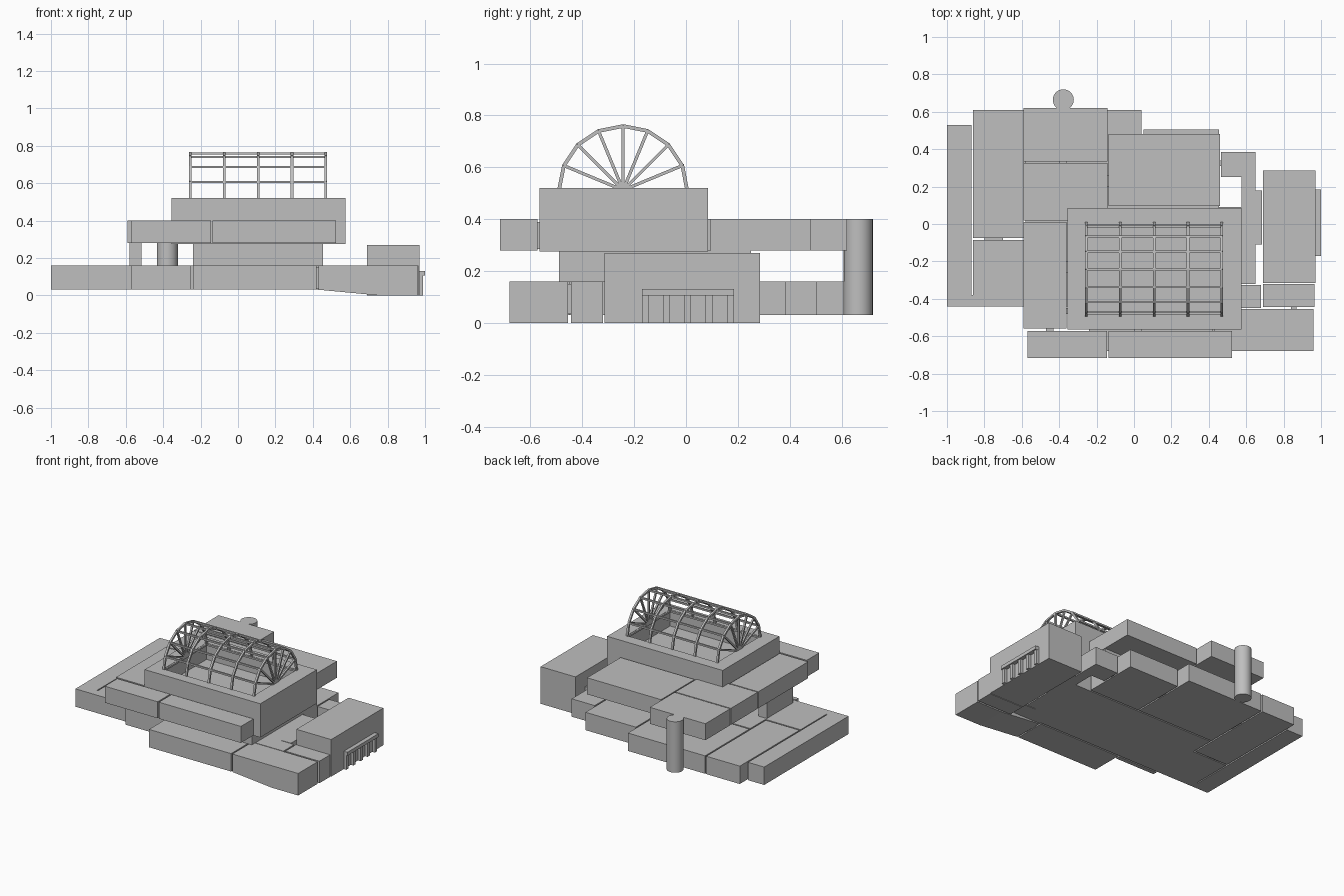
import bpy, bmesh, math
from mathutils import Vector, Matrix

if "Cube" in bpy.data.objects:
    bpy.data.objects.remove(bpy.data.objects["Cube"])

concrete = bpy.data.materials.new("grey concrete")
concrete.use_nodes = True
GREY = (0.52, 0.52, 0.52, 1)
concrete.diffuse_color = GREY
concrete.node_tree.nodes["Principled BSDF"].inputs["Base Color"].default_value = GREY


def finish(name, bm):
    bmesh.ops.recalc_face_normals(bm, faces=bm.faces)
    mesh = bpy.data.meshes.new(name)
    bm.to_mesh(mesh)
    bm.free()
    mesh.materials.append(concrete)
    obj = bpy.data.objects.new(name, mesh)
    bpy.context.collection.objects.link(obj)
    return obj


def add_box(bm, x, y, z):
    lo, hi = Vector((x[0], y[0], z[0])), Vector((x[1], y[1], z[1]))
    m = Matrix.Translation((lo + hi) / 2) @ Matrix.Diagonal((*(hi - lo), 1))
    return bmesh.ops.create_cube(bm, size=1, matrix=m)["verts"]


def box(name, x, y, z):
    bm = bmesh.new()
    add_box(bm, x, y, z)
    return finish(name, bm)


def prism(name, outline, z):
    bm = bmesh.new()
    face = bm.faces.new([bm.verts.new((x, y, z[0])) for x, y in outline])
    ext = bmesh.ops.extrude_face_region(bm, geom=[face])["geom"]
    for v in ext:
        if isinstance(v, bmesh.types.BMVert):
            v.co.z = z[1]
    return finish(name, bm)


def add_beam(bm, p, q, width=0.014):
    p, q = Vector(p), Vector(q)
    m = (Matrix.Translation((p + q) / 2)
         @ (q - p).to_track_quat('Z', 'Y').to_matrix().to_4x4()
         @ Matrix.Diagonal((width, width, (q - p).length, 1)))
    bmesh.ops.create_cube(bm, size=1, matrix=m)


LOW, MID, UPPER = (0.03, 0.16), (0.16, 0.28), (0.28, 0.40)

# Ground storey: separate wings with narrow joints between them
prism("west_wing", [(-1, -0.44), (-0.58, -0.44), (-0.58, -0.085), (-0.862, -0.085),
                    (-0.862, -0.38), (-0.87, -0.38), (-0.87, 0.53), (-1, 0.53)], LOW)
for name, x, y in [
    ("northwest_wing", (-0.86, -0.59), (-0.075, 0.61)),
    ("north_wing", (-0.58, 0.04), (0.10, 0.61)),
    ("northeast_wing", (0.05, 0.455), (0.10, 0.505)),
    ("central_hall", (-0.58, 0.575), (-0.44, 0.09)),
    ("southwest_wing", (-0.57, -0.25), (-0.48, -0.45)),
    ("south_wing", (-0.24, 0.42), (-0.68, -0.45)),
    ("east_link", (0.465, 0.65), (0.25, 0.385)),
    ("east_corridor", (0.575, 0.65), (-0.32, 0.25)),
    ("annex_link", (0.65, 0.685), (-0.11, 0.18)),
    ("inner_corner", (0.43, 0.68), (-0.45, -0.325)),
]:
    box(name, x, y, LOW)

# Southeast wing follows the falling ground
bm = bmesh.new()
add_box(bm, (0.43, 0.75), (-0.68, -0.455), LOW)
for v in bm.verts:
    if v.co.x > 0.7 and v.co.z < 0.1:
        v.co.z = 0
add_box(bm, (0.75, 0.96), (-0.68, -0.455), (0, 0.16))
finish("southeast_wing", bm)

# Entrance annex with its porch
box("annex_side", (0.69, 0.965), (-0.443, -0.32), (0, 0.16))
box("entrance_annex", (0.69, 0.97), (-0.315, 0.285), (0, 0.27))
box("porch_canopy", (0.965, 1.0), (-0.17, 0.185), (0.105, 0.13))
for i in range(5):
    y = -0.157 + i * 0.082
    box(f"porch_pillar_{i + 1}", (0.965, 0.99), (y - 0.013, y + 0.013), (0, 0.106))

# Small connecting pieces that bridge the joints
for i, (x, y, z) in enumerate([
    ((-0.6, -0.57), (0.3, 0.4), LOW), ((0.03, 0.06), (0.3, 0.38), LOW),
    ((-0.8, -0.7), (-0.09, -0.07), LOW), ((0.41, 0.44), (-0.6, -0.5), LOW),
    ((0.45, 0.47), (0.31, 0.34), LOW), ((0.84, 0.87), (-0.46, -0.44), LOW),
    ((-0.15, -0.13), (0.2, 0.26), UPPER), ((-0.37, -0.34), (-0.26, -0.2), UPPER),
    ((-0.4, -0.36), (0.32, 0.34), UPPER), ((0.0, 0.04), (-0.58, -0.55), UPPER),
    ((-0.47, -0.43), (-0.58, -0.55), UPPER),
]):
    box(f"joint_{i + 1}", x, y, (z[0] + 0.005, z[1] - 0.01))

# Middle storey
box("middle_core", (-0.24, 0.455), (-0.49, 0.25), MID)
box("west_pier", (-0.58, -0.515), (-0.40, -0.1), MID)

# Upper storey slabs
for name, x, y in [
    ("upper_north_slab", (-0.59, -0.143), (0.335, 0.62)),
    ("upper_northwest_slab", (-0.59, -0.143), (0.02, 0.327)),
    ("upper_west_slab", (-0.59, -0.362), (-0.56, 0.012)),
    ("upper_northeast_slab", (-0.135, 0.46), (0.095, 0.48)),
    ("upper_southwest_slab", (-0.57, -0.145), (-0.717, -0.573)),
    ("upper_southeast_slab", (-0.135, 0.525), (-0.717, -0.573)),
]:
    box(name, x, y, UPPER)

# Top block with the recess beneath the skylight
X0, X1, Y0, Y1 = -0.255, 0.47, -0.49, 0.005
bm = bmesh.new()
add_box(bm, (-0.355, 0.575), (-0.565, 0.085), (0.275, 0.52))
top = max(bm.faces, key=lambda f: f.calc_center_median().z)
bmesh.ops.inset_region(bm, faces=[top], thickness=0.06)
for v in top.verts:
    v.co.x = X0 - 0.005 if v.co.x < 0.1 else X1 + 0.005
    v.co.y = Y0 - 0.005 if v.co.y < -0.24 else Y1 + 0.005
floor = bmesh.ops.extrude_face_region(bm, geom=[top])["geom"]
bmesh.ops.translate(bm, vec=(0, 0, -0.12),
                    verts=[g for g in floor if isinstance(g, bmesh.types.BMVert)])
if top.is_valid:
    bmesh.ops.delete(bm, geom=[top], context='FACES_ONLY')
finish("top_block", bm)

# Barrel skylight: arches, long purlins and end fans
bm = bmesh.new()
CY, CZ, R = (Y0 + Y1) / 2, 0.512, 0.247
arc = [(CY - R * math.cos(math.pi * i / 8), CZ + R * math.sin(math.pi * i / 8))
       for i in range(9)]
for k in range(5):
    x = X0 + (X1 - X0) * k / 4
    for a, b in zip(arc, arc[1:]):
        add_beam(bm, (x, *a), (x, *b))
    if k in (0, 4):
        for p in arc:
            add_beam(bm, (x, CY, CZ), (x, *p), 0.012)
for p in arc:
    add_beam(bm, (X0, *p), (X1, *p), 0.012)
finish("skylight_frame", bm)

# Round stair tower at the back
bm = bmesh.new()
bmesh.ops.create_cone(bm, cap_ends=True, segments=32, radius1=0.056, radius2=0.056,
                      depth=0.37, matrix=Matrix.Translation((-0.378, 0.664, 0.215)))
tower = finish("stair_tower", bm)
bpy.context.view_layer.objects.active = tower
tower.select_set(True)
bpy.ops.object.shade_smooth_by_angle()
